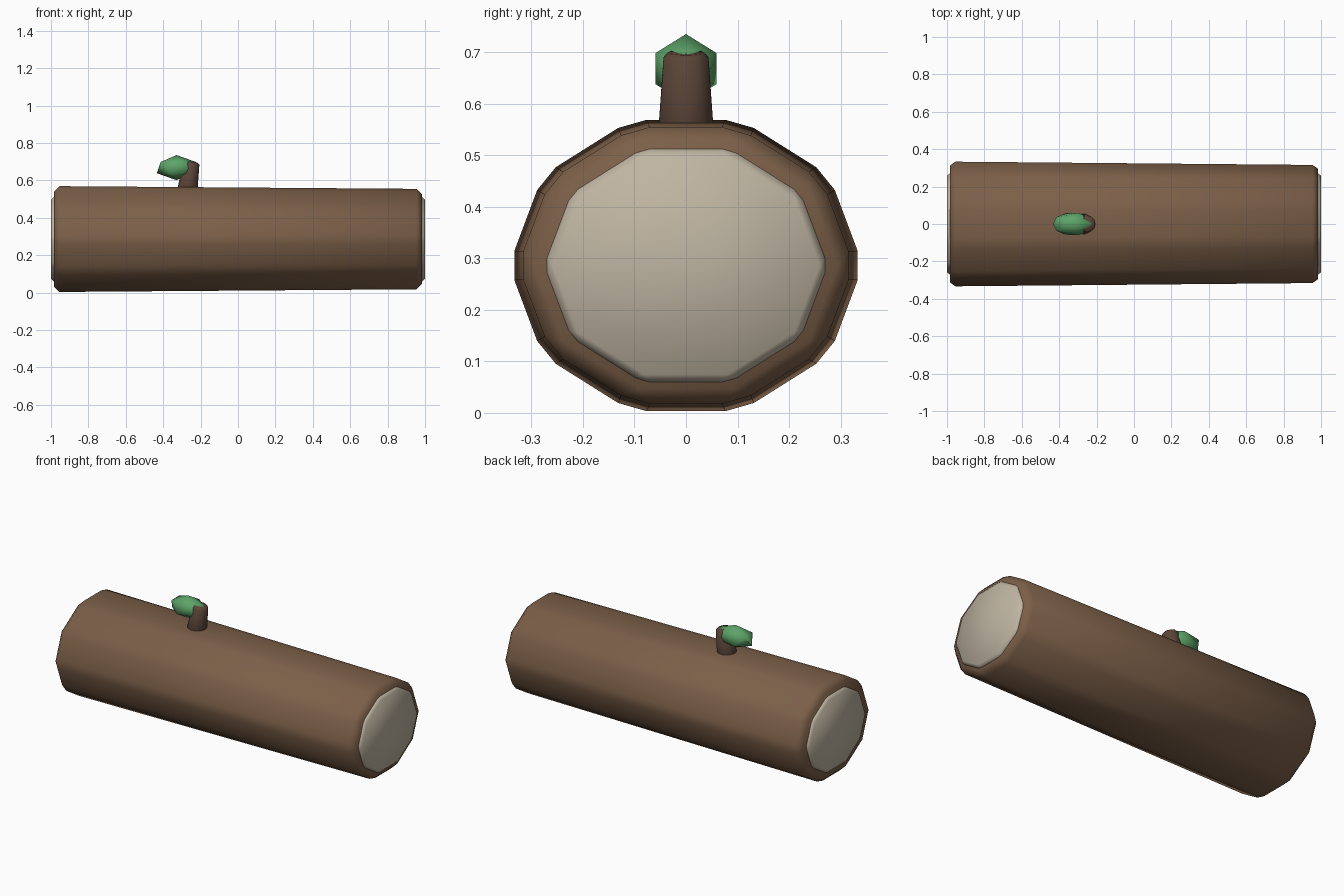
import bpy, math
from mathutils import Matrix

if "Cube" in bpy.data.objects:
    bpy.data.objects.remove(bpy.data.objects["Cube"])

ASPECT = 0.865   # log section is slightly squashed in z
MID_Z = 0.286


def material(name, rgb):
    m = bpy.data.materials.new(name)
    m.diffuse_color = (*rgb, 1)
    m.use_nodes = True
    m.node_tree.nodes["Principled BSDF"].inputs["Base Color"].default_value = m.diffuse_color
    return m


bark = material("bark", (0.20, 0.115, 0.065))
dark_bark = material("dark_bark", (0.105, 0.06, 0.04))
cut_wood = material("cut_wood", (0.52, 0.46, 0.36))
green = material("leaf_green", (0.11, 0.37, 0.14))


def finish(name, mat, bevel=0.0, angle=50):
    ob = bpy.context.object
    ob.name = name
    ob.data.materials.append(mat)
    if bevel:
        mod = ob.modifiers.new("bevel", 'BEVEL')
        mod.width = bevel
        mod.segments = 1
        mod.limit_method = 'ANGLE'
        mod.angle_limit = math.radians(25)
        bpy.ops.object.modifier_apply(modifier=mod.name)
    bpy.ops.object.shade_smooth_by_angle(angle=math.radians(angle))
    return ob


def x_cylinder(name, x0, x1, r0, r1, mat, bevel):
    """Ten-sided tapered cylinder along x, corner pointing to +y."""
    bpy.ops.mesh.primitive_cone_add(vertices=10, radius1=r0, radius2=r1, depth=x1 - x0)
    # cone corner starts on +y; the cone axis z is turned to x
    me = bpy.context.object.data
    me.transform(Matrix.Translation(((x0 + x1) / 2, 0, MID_Z))
                 @ Matrix.Diagonal((1, 1, ASPECT, 1))
                 @ Matrix.Rotation(math.pi / 2, 4, 'Y'))
    return finish(name, mat, bevel)


# trunk with slight taper
x_cylinder("log", -0.985, 0.985, 0.344, 0.326, bark, 0.03)

# pale cut faces on both ends
x_cylinder("left_cut_face", -1.0, -0.95, 0.275, 0.275, cut_wood, 0.015)
x_cylinder("right_cut_face", 0.95, 1.0, 0.275, 0.275, cut_wood, 0.015)

# leaning branch stub
bpy.ops.mesh.primitive_cone_add(vertices=10, radius1=0.060, radius2=0.046, depth=0.20,
                                location=(-0.263, 0, 0.60), rotation=(0, math.radians(8), 0))
finish("branch_stub", dark_bark, 0.01)

# leaf tuft
bpy.ops.mesh.primitive_ico_sphere_add(subdivisions=1, radius=1)
bpy.context.object.data.transform(Matrix.Translation((-0.329, 0, 0.668))
                                  @ Matrix.Diagonal((0.117, 0.07, 0.067, 1)))
finish("leaf", green)
